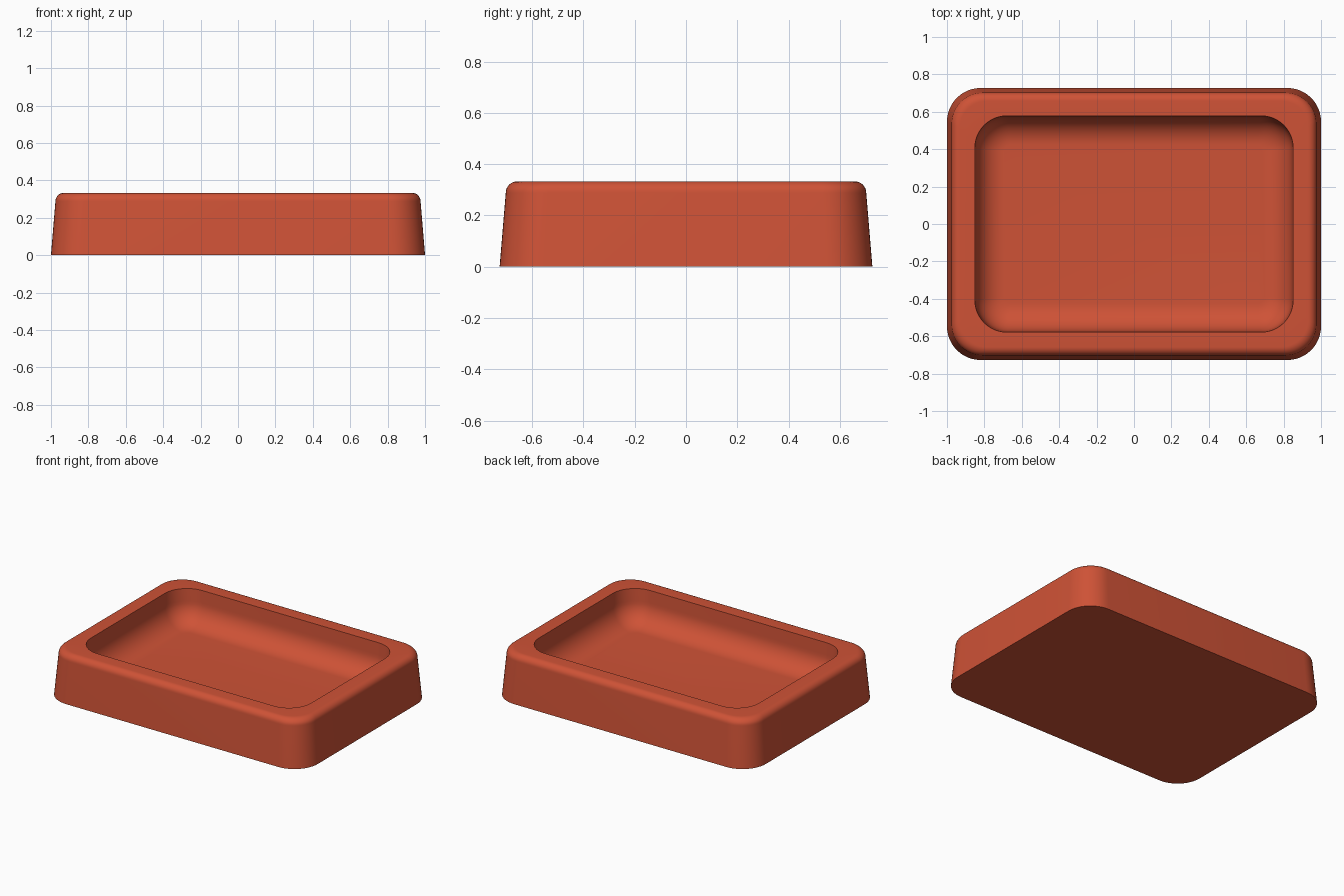
import bpy, bmesh, math

cube = bpy.data.objects.get("Cube")
if cube:
    bpy.data.objects.remove(cube, do_unlink=True)

HALF_X, HALF_Y, CORNER = 1.0, 0.727, 0.18
HEIGHT, FLOOR = 0.333, 0.10
DRAFT = 0.024          # inward lean of the outer wall
RIM_R = 0.045          # rounding of the outer rim
WALL = 0.149           # rim inset where the basin starts
BASIN_R = 0.15         # rounding where basin wall meets floor
STEPS = 12

# Terracotta red material
mat = bpy.data.materials.new("terracotta_red")
mat.use_nodes = True
color = (0.62, 0.085, 0.037, 1)
mat.diffuse_color = color
mat.node_tree.nodes["Principled BSDF"].inputs["Base Color"].default_value = color


def ring(bm, inset, z, radius):
    """Loop of vertices along a rounded rectangle."""
    hx, hy = HALF_X - inset, HALF_Y - inset
    verts = []
    for quarter, (sx, sy) in enumerate([(1, 1), (-1, 1), (-1, -1), (1, -1)]):
        for i in range(STEPS + 1):
            a = (quarter + i / STEPS) * math.pi / 2
            verts.append(bm.verts.new((sx * (hx - radius) + radius * math.cos(a),
                                       sy * (hy - radius) + radius * math.sin(a), z)))
    return verts


# Cross-section from outer base, over the rim, down to the basin floor
section = [(0, 0, CORNER)]
for i in range(9):
    a = i / 8 * math.pi / 2
    inset = DRAFT + RIM_R * (1 - math.cos(a))
    section.append((inset, HEIGHT - RIM_R * (1 - math.sin(a)), CORNER - 0.5 * inset))
section.append((WALL, HEIGHT, 0.17))
for i in range(13):
    a = i / 12 * math.pi / 2
    inset = BASIN_R * (1 - math.cos(a))
    section.append((WALL + 0.005 + inset, FLOOR + BASIN_R * (1 - math.sin(a)),
                    0.17 - 0.9 * inset))

# Tray body lofted through the rings
bm = bmesh.new()
rings = [ring(bm, *s) for s in section]
for low, high in zip(rings, rings[1:]):
    n = len(low)
    for i in range(n):
        j = (i + 1) % n
        bm.faces.new((low[i], low[j], high[j], high[i]))
bm.faces.new(rings[0][::-1])
bm.faces.new(rings[-1])
bmesh.ops.recalc_face_normals(bm, faces=bm.faces)

mesh = bpy.data.meshes.new("tray")
bm.to_mesh(mesh)
bm.free()
mesh.materials.append(mat)
tray = bpy.data.objects.new("tray", mesh)
bpy.context.collection.objects.link(tray)

# Smooth curves, crisp base and basin edges
bpy.ops.object.select_all(action='DESELECT')
tray.select_set(True)
bpy.context.view_layer.objects.active = tray
bpy.ops.object.shade_smooth_by_angle(angle=math.radians(35))
